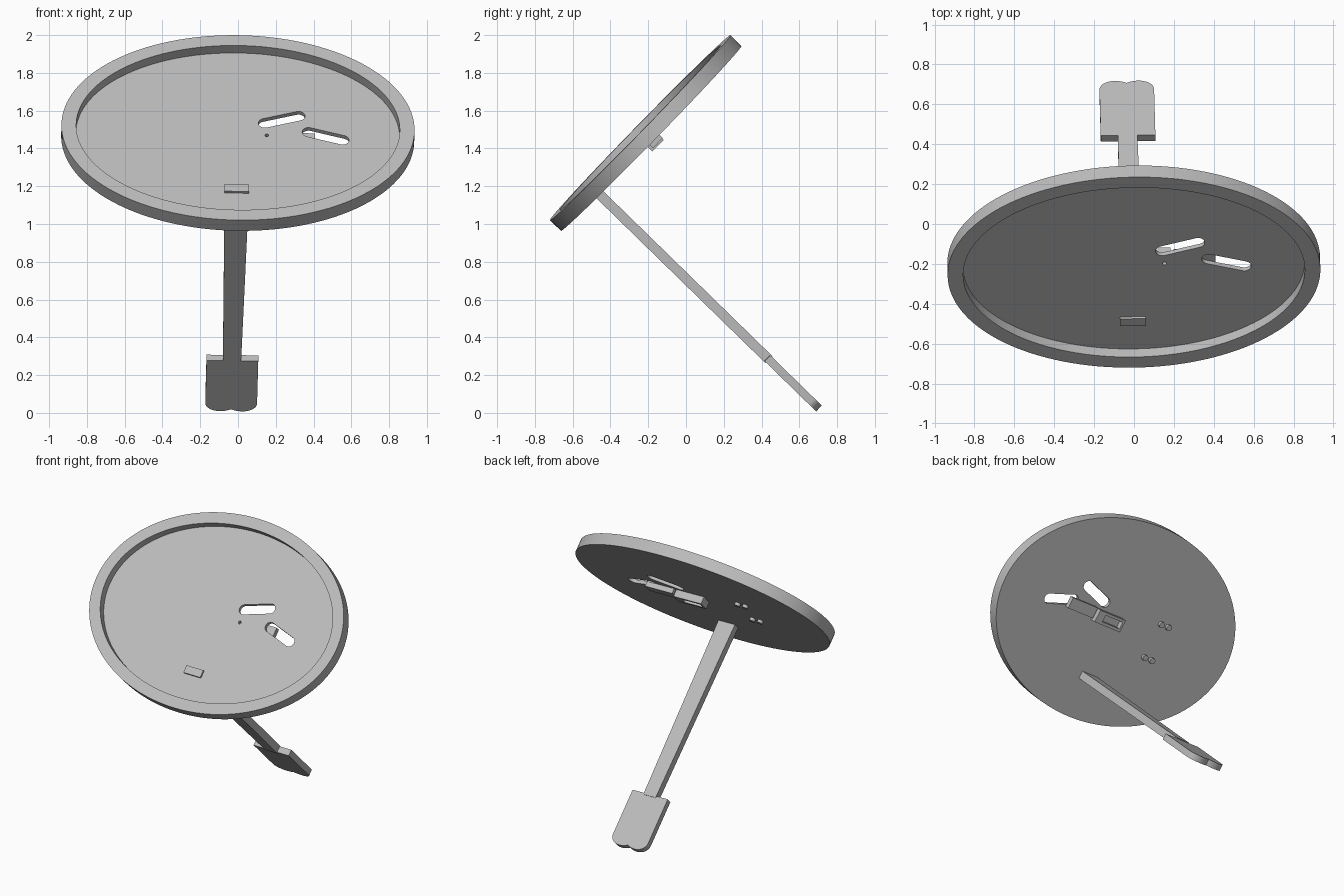
import bpy, bmesh, math
from mathutils import Matrix

cube = bpy.data.objects.get("Cube")
if cube:
    bpy.data.objects.remove(cube, do_unlink=True)

grey = bpy.data.materials.new("plain_grey")
grey.use_nodes = True
grey.diffuse_color = (0.5, 0.5, 0.5, 1)
grey.node_tree.nodes["Principled BSDF"].inputs["Base Color"].default_value = (0.5, 0.5, 0.5, 1)

# Tilted frame: origin at the centre of the rim face, local z points out of the pan
FRAME = (Matrix.Translation((0, -0.2425, 1.51))
         @ Matrix.Rotation(math.radians(45.7), 4, 'X')
         @ Matrix.Rotation(0.02, 4, 'Y'))
BACK, FLOOR = -0.081, -0.057


def loft(name, rings):
    """Skin a list of equal-length point rings and cap both ends."""
    bm = bmesh.new()
    loops = [[bm.verts.new(p) for p in ring] for ring in rings]
    n = len(loops[0])
    for a, b in zip(loops, loops[1:]):
        for i in range(n):
            j = (i + 1) % n
            bm.faces.new((a[i], a[j], b[j], b[i]))
    bm.faces.new(loops[0][::-1])
    bm.faces.new(loops[-1])
    bmesh.ops.recalc_face_normals(bm, faces=bm.faces)
    bm.transform(FRAME)
    mesh = bpy.data.meshes.new(name)
    bm.to_mesh(mesh)
    bm.free()
    mesh.materials.append(grey)
    obj = bpy.data.objects.new(name, mesh)
    bpy.context.collection.objects.link(obj)
    return obj


def ellipse(rx, ry, z, n=128, cx=0, cy=0):
    return [(cx + rx * math.cos(math.tau * i / n), cy + ry * math.sin(math.tau * i / n), z)
            for i in range(n)]


def rect(x0, x1, y0, y1, z):
    return [(x0, y0, z), (x1, y0, z), (x1, y1, z), (x0, y1, z)]


def slot(a, b, r, z, n=16):
    """Outline with round ends around the segment a-b."""
    ang = math.atan2(b[1] - a[1], b[0] - a[0])
    pts = []
    for c, start in ((b, ang - math.pi / 2), (a, ang + math.pi / 2)):
        for i in range(n + 1):
            t = start + math.pi * i / n
            pts.append((c[0] + r * math.cos(t), c[1] + r * math.sin(t), z))
    return pts


def select_only(obj):
    bpy.ops.object.select_all(action='DESELECT')
    obj.select_set(True)
    bpy.context.view_layer.objects.active = obj


def cut(obj, cutter):
    mod = obj.modifiers.new("cut", 'BOOLEAN')
    mod.operation = 'DIFFERENCE'
    mod.solver = 'EXACT'
    mod.object = cutter
    select_only(obj)
    bpy.ops.object.modifier_apply(modifier=mod.name)
    bpy.data.objects.remove(cutter, do_unlink=True)


# Oval pan with a raised rim
pan = loft("pan", [ellipse(0.935, 0.684, BACK), ellipse(0.935, 0.684, 0),
                   ellipse(0.857, 0.608, 0), ellipse(0.857, 0.608, FLOOR)])

# Two angled slots and a pin hole through the floor
for a, b, r in (((0.143, 0.092), (0.322, 0.148), 0.034),
                ((0.375, 0.03), (0.555, -0.025), 0.034)):
    cut(pan, loft("slot_cutter", [slot(a, b, r, -0.2), slot(a, b, r, 0.1)]))
cut(pan, loft("pin_cutter", [ellipse(0.01, 0.01, z, 16, 0.154, 0.002) for z in (-0.2, 0.1)]))

# Blocks on the underside: a plain one and a hollow one
loft("latch_block", [rect(0.2, 0.41, -0.03, 0.045, z) for z in (BACK - 0.035, BACK)])
holder = loft("hollow_block", [rect(-0.03, 0.185, -0.045, 0.04, z) for z in (BACK - 0.05, BACK)])
cut(holder, loft("pocket_cutter", [rect(-0.015, 0.13, -0.025, 0.022, z)
                                   for z in (BACK - 0.1, BACK - 0.012)]))

# Two pairs of small studs on the underside
for k, cy in enumerate((0.1, -0.14)):
    for m, cx in enumerate((-0.385, -0.325)):
        loft(f"stud_{2 * k + m + 1}", [ellipse(0.02, 0.02, z, 24, cx, cy)
                                      for z in (BACK - 0.02, BACK)])

# Tapered stem, its end showing through the floor
stem_y = -0.403
loft("stem", [rect(-0.053, 0.043, stem_y - 0.026, stem_y + 0.026, -1.345),
              rect(-0.07, 0.06, stem_y - 0.026, stem_y + 0.026, FLOOR + 0.014)])

# Paddle with a two-lobed tip
TOP, TIP, LOBE = -1.333, -1.715, 0.06
half = []
for i in range(21):
    t = math.pi * i / 20
    x = LOBE + math.cos(t) * (0.077 if t < math.pi / 2 else 0.09)
    if x > 0:
        half.append((x, TIP + LOBE * (1 - math.sin(t))))
notch = TIP + LOBE * (1 - math.sqrt(1 - (LOBE / 0.09) ** 2))
outline = ([(0.137, TOP)] + half + [(0, notch)]
           + [(-x, z) for x, z in reversed(half)] + [(-0.137, TOP)])
loft("paddle", [[(x - 0.003, stem_y + s * 0.0215, z) for x, z in outline] for s in (-1, 1)])

# Smooth the curved walls, keep the edges crisp
for obj in list(bpy.context.scene.objects):
    if obj.type == 'MESH':
        select_only(obj)
        bpy.ops.object.shade_smooth_by_angle(angle=math.radians(30))
